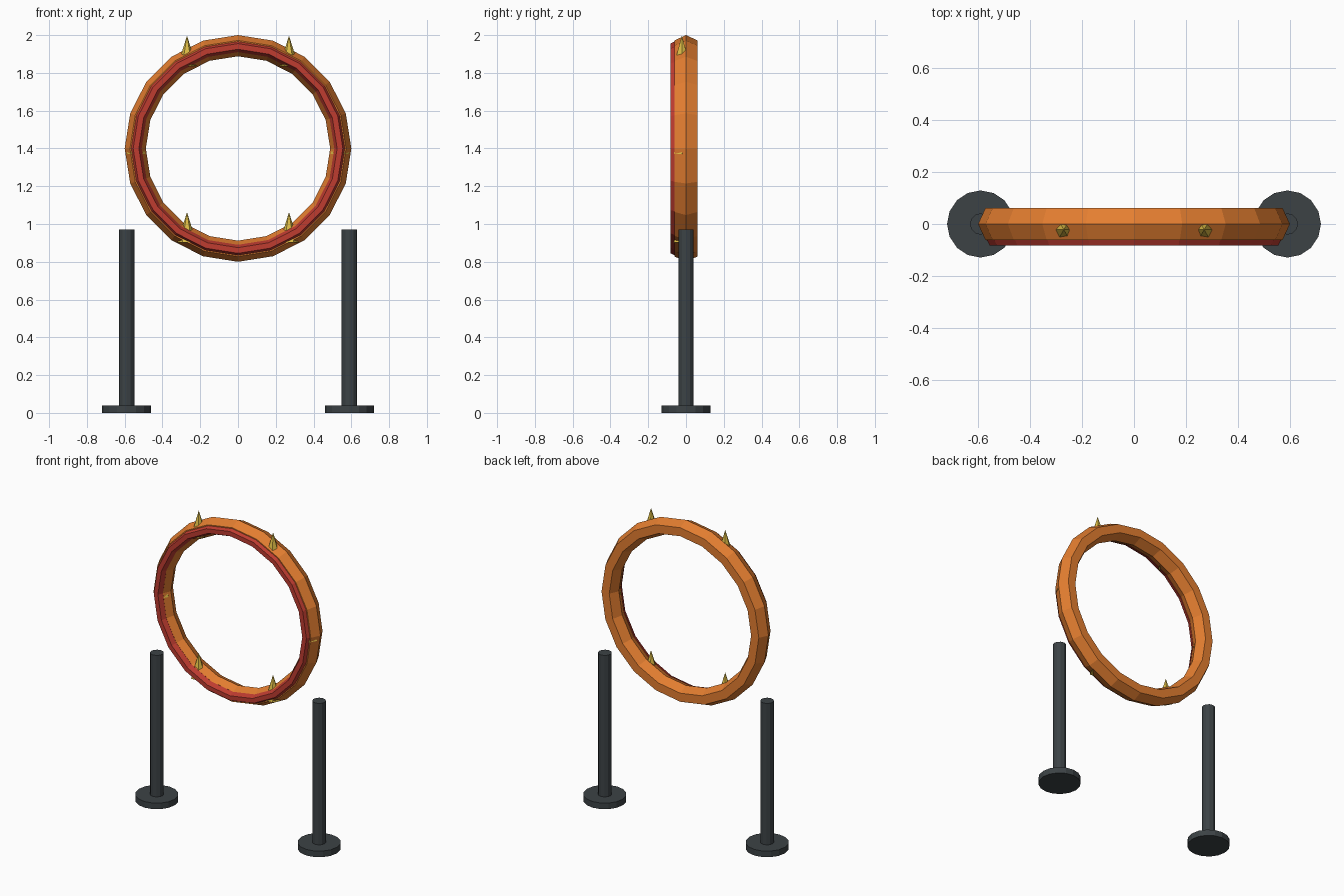
import bpy
import bmesh
from math import cos, sin, pi, radians
from mathutils import Matrix

default = bpy.data.objects.get("Cube")
if default:
    bpy.data.objects.remove(default, do_unlink=True)


def material(name, rgb):
    m = bpy.data.materials.new(name)
    m.use_nodes = True
    m.diffuse_color = (*rgb, 1)
    m.node_tree.nodes["Principled BSDF"].inputs["Base Color"].default_value = (*rgb, 1)
    return m


ORANGE = material("orange", (0.78, 0.21, 0.03))
RED = material("red", (0.52, 0.045, 0.03))
GOLD = material("gold", (0.72, 0.50, 0.06))
IRON = material("dark iron", (0.045, 0.055, 0.06))

RING_Z = 1.4
RING_R = 0.544


def finish(name, bm, mat):
    bmesh.ops.recalc_face_normals(bm, faces=bm.faces)
    mesh = bpy.data.meshes.new(name)
    bm.to_mesh(mesh)
    bm.free()
    mesh.materials.append(mat)
    obj = bpy.data.objects.new(name, mesh)
    bpy.context.collection.objects.link(obj)
    return obj


def hoop(name, radius, half_width, half_depth, y, mat, segments=20, sides=6):
    """Upright faceted ring with a six-sided section."""
    bm = bmesh.new()
    loops = []
    for i in range(segments):
        a = 2 * pi * i / segments
        loop = []
        for j in range(sides):
            b = 2 * pi * j / sides
            r = radius + half_width * cos(b)
            loop.append(bm.verts.new((r * cos(a), y + half_depth * sin(b), RING_Z + r * sin(a))))
        loops.append(loop)
    for i in range(segments):
        p, q = loops[i], loops[(i + 1) % segments]
        for j in range(sides):
            k = (j + 1) % sides
            bm.faces.new((p[j], p[k], q[k], q[j]))
    return finish(name, bm, mat)


def cone(name, sides, r1, r2, x, y, z0, z1, mat):
    """Faceted cone or cylinder standing between two heights."""
    bm = bmesh.new()
    turn = Matrix.Rotation(pi / 2, 4, "Z")
    place = Matrix.Translation((x, y, (z0 + z1) / 2))
    bmesh.ops.create_cone(bm, cap_ends=True, segments=sides, radius1=r1, radius2=r2,
                          depth=z1 - z0, matrix=place @ turn)
    return finish(name, bm, mat)


# Main hoop and the red trim on its front
hoop("hoop", RING_R, 0.056, 0.07, 0, ORANGE)
hoop("front_trim", 0.54, 0.03, 0.035, -0.052, RED)

# Six upright spikes around the hoop
for i in range(6):
    a = radians(60 * i)
    x, z = 0.54 * cos(a), RING_Z + 0.54 * sin(a)
    cone(f"spike_{i + 1}", 6, 0.05, 0, x, -0.022, z - 0.03, z + 0.13, GOLD)

# Posts with round feet
for side, x in (("left", 0.59), ("right", -0.59)):
    cone(f"{side}_post", 12, 0.041, 0.041, x, 0, 0.02, 0.97, IRON)
    cone(f"{side}_foot", 16, 0.129, 0.129, x, 0, 0, 0.04, IRON)
